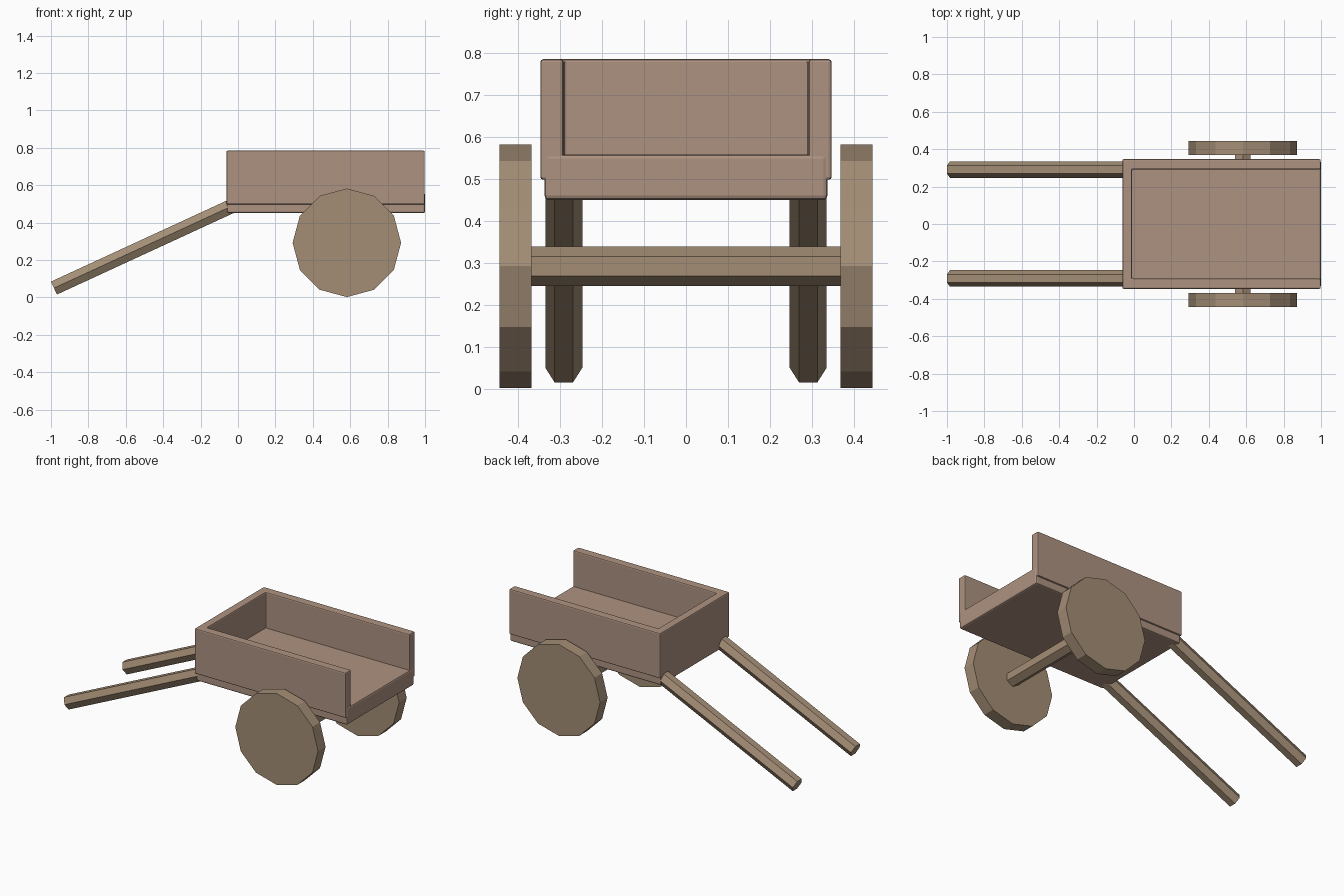
import bpy, bmesh, math
from mathutils import Vector

if "Cube" in bpy.data.objects:
    bpy.data.objects.remove(bpy.data.objects["Cube"])


def material(name, color):
    m = bpy.data.materials.new(name)
    m.diffuse_color = color
    m.use_nodes = True
    m.node_tree.nodes["Principled BSDF"].inputs["Base Color"].default_value = m.diffuse_color
    return m


PLANK = material("plank_wood", (0.42, 0.29, 0.22, 1))
POLE = material("pole_wood", (0.37, 0.27, 0.18, 1))


def prism_up(name, outline, z0, z1, bevel):
    """Extrude an XY outline upward and soften its edges."""
    bm = bmesh.new()
    face = bm.faces.new([bm.verts.new((x, y, z0)) for x, y in outline])
    ext = bmesh.ops.extrude_face_region(bm, geom=[face])
    verts = [g for g in ext["geom"] if isinstance(g, bmesh.types.BMVert)]
    bmesh.ops.translate(bm, verts=verts, vec=(0, 0, z1 - z0))
    bmesh.ops.recalc_face_normals(bm, faces=bm.faces)
    me = bpy.data.meshes.new(name)
    bm.to_mesh(me)
    bm.free()
    me.materials.append(PLANK)
    ob = bpy.data.objects.new(name, me)
    bpy.context.collection.objects.link(ob)
    mod = ob.modifiers.new("soft_edges", "BEVEL")
    mod.width = bevel
    mod.segments = 2
    return ob


def rod(name, start, end, radius, sides, first):
    """Flat-sided rod in an XZ or Y direction; 'first' points at a corner."""
    a, b = Vector(start), Vector(end)
    axis = (b - a).normalized()
    u = Vector(first)
    v = axis.cross(u)
    bm = bmesh.new()
    rings = []
    for p in (a, b):
        ring = []
        for i in range(sides):
            t = 2 * math.pi * i / sides
            ring.append(bm.verts.new(p + radius * (math.cos(t) * u + math.sin(t) * v)))
        bm.faces.new(ring)
        rings.append(ring)
    for i in range(sides):
        j = (i + 1) % sides
        bm.faces.new((rings[0][i], rings[0][j], rings[1][j], rings[1][i]))
    bmesh.ops.recalc_face_normals(bm, faces=bm.faces)
    me = bpy.data.meshes.new(name)
    bm.to_mesh(me)
    bm.free()
    me.materials.append(POLE)
    ob = bpy.data.objects.new(name, me)
    bpy.context.collection.objects.link(ob)
    return ob


# Cart bed: floor slab and U-shaped wall, open at the +x end
prism_up("bed_floor", [(-0.058, -0.337), (1.0, -0.337), (1.0, 0.337), (-0.058, 0.337)],
         0.45, 0.558, 0.01)
prism_up("bed_walls", [(-0.062, -0.347), (0.998, -0.347), (0.998, -0.292), (-0.01, -0.292),
                       (-0.01, 0.292), (0.998, 0.292), (0.998, 0.347), (-0.062, 0.347)],
         0.498, 0.785, 0.007)

# Axle
rod("axle", (0.582, -0.37, 0.292), (0.582, 0.37, 0.292), 0.047, 6, (0, 0, 1))

# Wheels and pull handles on both sides
for side, label in ((-1, "front"), (1, "back")):
    rod(label + "_wheel", (0.582, side * 0.368, 0.292), (0.582, side * 0.444, 0.292),
        0.29, 12, (0, 0, 1))
    rod(label + "_handle", (-0.984, side * 0.291, 0.05), (-0.01, side * 0.291, 0.499),
        0.044, 6, (0, 1, 0))
